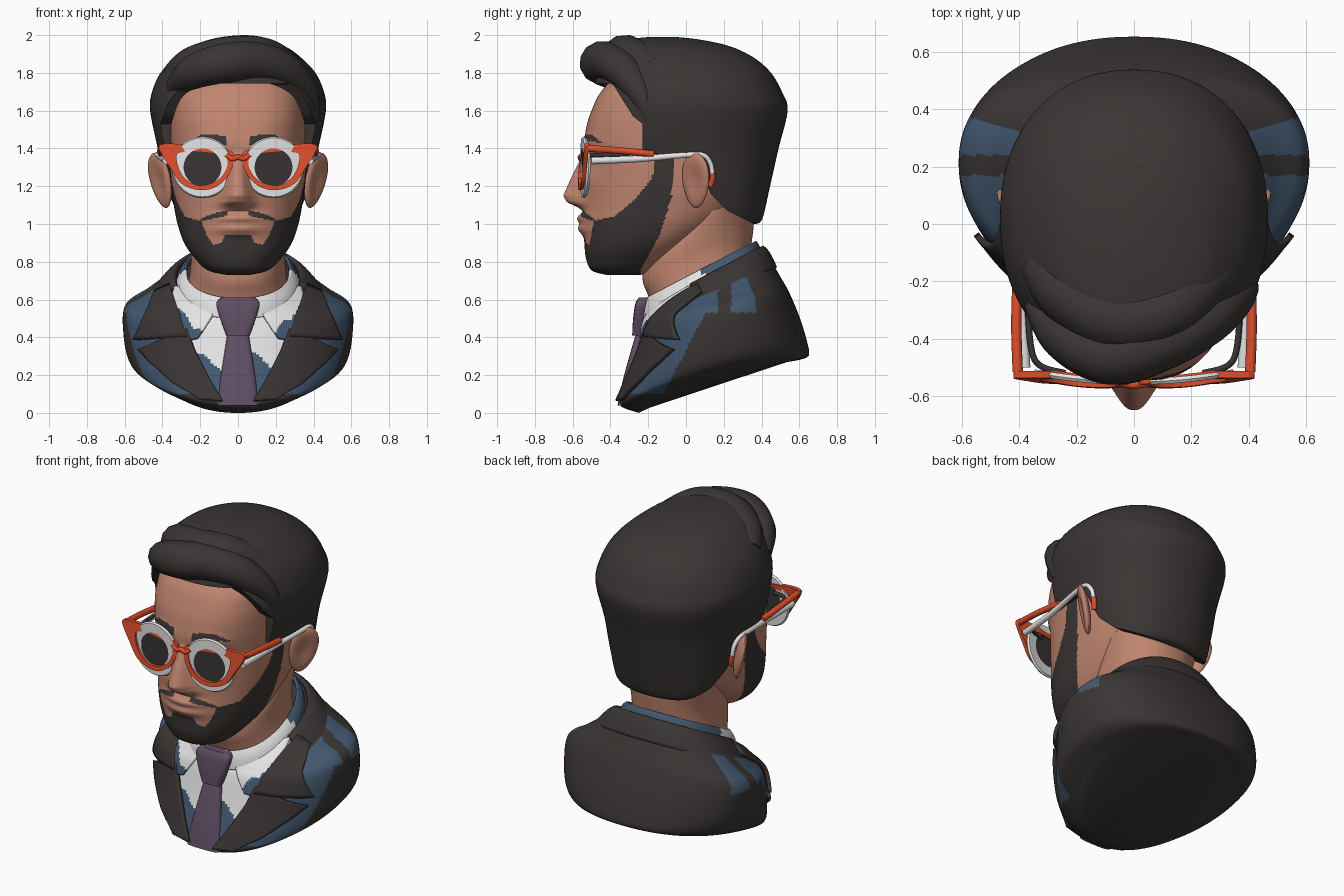
import bpy, bmesh, math
from mathutils import Vector, Matrix
from mathutils.bvhtree import BVHTree

if "Cube" in bpy.data.objects:
    bpy.data.objects.remove(bpy.data.objects["Cube"])


def mat(name, r, g, b):
    m = bpy.data.materials.new(name)
    m.diffuse_color = (r, g, b, 1)
    m.use_nodes = True
    m.node_tree.nodes["Principled BSDF"].inputs["Base Color"].default_value = m.diffuse_color
    return m


SKIN = mat("skin", .53, .235, .16)
HAIR = mat("hair_dark", .042, .036, .034)
CLOTH = mat("jacket_dark", .042, .036, .034)
BLUE = mat("blue_cloth", .055, .098, .16)
WHITE = mat("white", .78, .78, .78)
TIE = mat("purple", .115, .075, .125)
RED = mat("red_frame", .72, .075, .025)
LENS = mat("lens_dark", .04, .034, .036)


def table(t, v):
    """Piecewise linear lookup in a list of (key, value)."""
    for (a, p), (b, q) in zip(t, t[1:]):
        if v <= b:
            return p + (q - p) * max(0, (v - a) / (b - a))
    return t[-1][1]


def spline(pts, n, closed=False):
    """Catmull-Rom samples through tuples of any length."""
    k, out = len(pts), []
    get = lambda i: Vector(pts[i % k] if closed else pts[min(max(i, 0), k - 1)])
    for i in range(k if closed else k - 1):
        a, b, c, d = get(i - 1), get(i), get(i + 1), get(i + 2)
        for j in range(n):
            t = j / n
            out.append(b + (c - a) * .5 * t + (a - b * 2.5 + c * 2 - d * .5) * t * t
                       + (b * 1.5 - a * .5 - c * 1.5 + d * .5) * t ** 3)
    return out if closed else out + [get(k - 1)]


def finish(name, mesh, mats, angle=40):
    ob = bpy.data.objects.new(name, mesh)
    bpy.context.collection.objects.link(ob)
    mesh.materials.clear()
    for m in mats:
        mesh.materials.append(m)
    mesh.polygons.foreach_set("use_smooth", [True] * len(mesh.polygons))
    mesh.set_sharp_from_angle(angle=math.radians(angle))
    return ob


def loft(name, rings, mats, wrap=True, caps=True, loop=False, keep=None, angle=40):
    """Skin a list of point rings; keep(centre) filters the faces."""
    bm = bmesh.new()
    vs = [[bm.verts.new(p) for p in r] for r in rings]
    n = len(rings[0])
    for a, b in zip(vs, vs[1:] + (vs[:1] if loop else [])):
        for i in range(n if wrap else n - 1):
            j = (i + 1) % n
            bm.faces.new((a[i], a[j], b[j], b[i]))
    if caps and wrap and not loop:
        bm.faces.new(vs[0]); bm.faces.new(vs[-1])
    if keep:
        bad = [f for f in bm.faces if not keep(f.calc_center_median())]
        bmesh.ops.delete(bm, geom=bad, context='FACES')
    bmesh.ops.recalc_face_normals(bm, faces=bm.faces)
    me = bpy.data.meshes.new(name)
    bm.to_mesh(me); bm.free()
    return finish(name, me, mats, angle)


def paint(ob, rule):
    for p in ob.data.polygons:
        p.material_index = rule(p.center)


def bake(ob, angle=40):
    """Replace an object by its evaluated mesh."""
    dg = bpy.context.evaluated_depsgraph_get()
    me = bpy.data.meshes.new_from_object(ob.evaluated_get(dg))
    name, mats = ob.name, list(ob.data.materials)
    bpy.data.objects.remove(ob)
    return finish(name, me, mats, angle)


def thicken(ob, t):
    m = ob.modifiers.new("thickness", 'SOLIDIFY')
    m.thickness, m.offset = t, 0


def ring(yf, zf, yb, zb, w, arch=0, n=96, e=2.2, skew=0):
    """Tilted superellipse from front (yf, zf) to back (yb, zb), half width w."""
    pw = lambda v: math.copysign(abs(v) ** (2 / e), v)
    out = []
    for i in range(n):
        t = 2 * math.pi * i / n
        k = (1 - pw(math.cos(t))) / 2
        k += skew * k * (1 - k)
        out.append(Vector((w * pw(math.sin(t)), yf + (yb - yf) * k, zf + (zb - zf) * k + 4 * arch * k * (1 - k))))
    return out


def level(secs, step, n, e=lambda z: 2.2):
    return [ring(yf, z, yb, z, w, n=n, e=e(z)) for z, yf, yb, w in spline(secs, step)]


def tube(name, pts, r, m, radii=None):
    cu = bpy.data.curves.new(name, 'CURVE')
    cu.dimensions, cu.bevel_depth, cu.bevel_resolution, cu.use_fill_caps = '3D', r, 4, True
    rr = radii or [1] * len(pts)
    path = spline([tuple(p) + (q,) for p, q in zip(pts, rr)], 8)
    sp = cu.splines.new('POLY')
    sp.points.add(len(path) - 1)
    for p, q in zip(sp.points, path):
        p.co, p.radius = (q[0], q[1], q[2], 1), q[3]
    cu.materials.append(m)
    ob = bpy.data.objects.new(name, cu)
    bpy.context.collection.objects.link(ob)
    return bake(ob)


# Head with nose, lips and eye sockets
NOSE = [(1.07, 0), (1.09, .03), (1.115, .085), (1.15, .105), (1.25, .06), (1.33, .02), (1.38, 0)]
bell = lambda v, s: math.exp(-(v / s) ** 2)
head = level([(.73, -.42, -.24, .06), (.755, -.5, -.16, .16), (.82, -.53, -.05, .23), (.9, -.538, .07, .285),
              (1, -.545, .22, .32), (1.1, -.545, .33, .34), (1.2, -.545, .4, .355), (1.35, -.545, .42, .365),
              (1.5, -.53, .42, .365), (1.6, -.50, .42, .36), (1.7, -.45, .4, .345), (1.8, -.35, .35, .27),
              (1.86, -.2, .2, .14)], 16, 280, lambda z: table([(1.35, 2.25), (1.6, 2.8)], z))
for p in (p for r in head for p in r if p.y < -.2):
    x, z = abs(p.x), p.z
    p.y -= table(NOSE, z) * math.exp(-(x / table([(1.1, .085), (1.3, .04)], z)) ** 2.5)
    p.y -= (.03 * bell(z - 1.03, .025) + .028 * bell(z - .975, .03)) * bell(x, .12)
    p.y -= .012 * bell(z - 1.43, .04) * bell(x - .15, .12)
    p.y += .03 * bell(z - 1.32, .06) * bell(x - .17, .08)
head = loft("head", head, [SKIN, HAIR])
CHEEK = [(-.57, 1.09), (-.48, 1.02), (-.38, 1.04), (-.27, 1.13), (-.18, 1.24), (-.15, 1.4)]
JAW = [(.76, -.24), (.94, -.14), (1.13, -.08), (1.4, -.05)]
MOUTH = [(.07, .94), (.09, .90), (.13, .89), (.16, .93), (.19, 1.0), (.2, 1.1)]
BROW = [(.05, 1.435), (.12, 1.455), (.19, 1.46), (.26, 1.43)]


def beard(c):
    x, y, z = abs(c.x), c.y, c.z
    if .06 < x < .26 and y < -.3 and abs(z - table(BROW, x)) < table([(.06, .022), (.17, .02), (.26, .004)], x):
        return 1
    if y > table(JAW, z) or z > table(CHEEK, y):
        return 0
    if y < -.3 and z > .94 and x < .055:
        return 0
    return 0 if y < -.4 and table(MOUTH, x) < z < 1.055 - .2 * x else 1


paint(head, beard)

# Neck
loft("neck", [ring(*s) for s in spline([(-.16, .5, .3, .7, .29), (-.2, .62, .33, .8, .26), (-.23, .71, .35, .92, .25),
     (-.2, .82, .36, 1.02, .26), (-.05, 1, .36, 1.15, .28)], 5)], [SKIN])

# Ears
for s in (-1, 1):
    bm = bmesh.new()
    bmesh.ops.create_uvsphere(bm, u_segments=24, v_segments=16, radius=1)
    turn = Matrix.Rotation(math.radians(13), 3, 'Y') @ Matrix.Rotation(math.radians(-36), 3, 'Z')
    for v in bm.verts:
        x, y, z = v.co
        x -= .9 * bell(math.hypot(y, z), .7) if x > 0 else 0
        q = turn @ Vector((x * .035, y * (.085 + .015 * z), z * .15))
        v.co = (s * (q.x + .413), q.y + .05, q.z + 1.23)
    bmesh.ops.recalc_face_normals(bm, faces=bm.faces)
    me = bpy.data.meshes.new("ear")
    bm.to_mesh(me); bm.free()
    finish("ear", me, [SKIN], 70)

# Hair cap, cut open around the face
hair = loft("hair", level([(1, 0, .37, .25), (1.03, -.05, .405, .31), (1.2, -.3, .445, .38), (1.4, -.48, .49, .425),
            (1.6, -.5, .538, .465), (1.7, -.49, .508, .455), (1.8, -.47, .45, .41), (1.88, -.45, .36, .335),
            (1.94, -.4, .235, .25), (1.975, -.32, .08, .14), (1.99, -.2, -.05, .05)], 5, 80), [HAIR])
opening = [(-.9, 1.745), (-.39, 1.745), (-.35, 1.68), (-.28, 1.57), (-.23, 1.53), (-.23, 1.37), (0, 1.37),
           (.06, 1.35), (.13, 1.16), (.22, 1.07), (.36, 1.0), (.36, .5), (-.9, .5)]
cutter = loft("face_cutter", [[(x, y, z) for y, z in opening] for x in (-1, 1)], [HAIR])
cutter.hide_render = True
cut = hair.modifiers.new("opening", 'BOOLEAN')
cut.operation, cut.solver, cut.object = 'DIFFERENCE', 'EXACT', cutter
hair = bake(hair)
bpy.data.objects.remove(cutter)
# Swept front locks
tube("quiff", [(-.34, -.27, 1.72), (-.24, -.385, 1.80), (-.08, -.455, 1.85), (.09, -.41, 1.86), (.25, -.33, 1.81),
     (.36, -.24, 1.69), (.40, -.19, 1.54)], .1, HAIR, [.5, .9, 1.08, 1.05, .95, .7, .3])
tube("quiff_top", [(-.33, -.13, 1.78), (-.22, -.25, 1.84), (-.05, -.33, 1.875), (.13, -.29, 1.875), (.28, -.16, 1.8)],
     .115, HAIR, [.7, .95, 1.05, 1, .8])

# Jacket body with slanted arched base
torso = loft("jacket", [ring(*s, n=240, skew=.26) for s in spline([
             (-.25, .0, .6, .28, .40, .04), (-.35, .04, .65, .305, .51, .04), (-.335, .11, .64, .38, .575, .02),
             (-.28, .27, .60, .51, .605, 0), (-.23, .45, .545, .64, .60, 0), (-.21, .50, .50, .72, .50, 0),
             (-.17, .56, .46, .79, .40, 0), (-.1, .62, .42, .85, .31, 0)], 15)], [CLOTH, WHITE, BLUE])


def jacket_colours(c):
    x, y, z = abs(c.x), c.y, c.z
    if y < .05 and z > .03 and x < table([(.04, .1), (.66, .38), (.7, .5)], z):
        return 2 if z < .27 + .05 * math.sin(c.x * 22) else 1
    if .1 < z <= .55 and y < -.12 + (z - .1) * .52:
        return 2
    return 2 if z > .53 and x > .4 and (y < .17 or .24 < y < .38 - (.6 - x) * .3) else 0


paint(torso, jacket_colours)
tree = BVHTree.FromPolygons([v.co.copy() for v in torso.data.vertices], [p.vertices[:] for p in torso.data.polygons])


def draped(name, inner, outer, off, mats, t, s):
    """Plate between two (x, z) edges, laid on the front of the jacket."""
    rows = []
    for k in range(len(inner) - 1):
        for j in range(13 if k == len(inner) - 2 else 12):
            f = j / 12
            a = Vector(inner[k]).lerp(Vector(inner[k + 1]), f)
            b = Vector(outer[k]).lerp(Vector(outer[k + 1]), f)
            row = []
            for i in range(17):
                x, z = a.lerp(b, i / 16)
                hit, nor = tree.ray_cast(Vector((x, -2, z)), Vector((0, 1, 0)))[:2]
                q = hit + nor * (off if nor.y < 0 else -off) if hit else Vector((x, -.3, z))
                row.append((s * q.x, q.y, q.z))
            rows.append(row)
    ob = loft(name, rows, mats, wrap=False)
    thicken(ob, t)
    return ob


def collar_colours(c):
    spot = math.hypot(c.x + .2, c.z - .61) < .04
    return 1 if spot or c.z < .43 + (abs(c.x) - .2) + .015 * math.sin(c.x * 60) else 0


# Lapels and shirt collar points
for s in (-1, 1):
    draped("upper_lapel", [(.355, .665), (.265, .40)], [(.43, .63), (.535, .385)], .018, [CLOTH], .022, s)
    draped("lower_lapel", [(.265, .44), (.225, .33), (.15, .18), (.08, .06)],
           [(.515, .335), (.46, .27), (.34, .16), (.2, .07)], .014, [CLOTH], .022, s)
    flap = draped("shirt_collar_point", [(.09, .60), (.13, .51), (.21, .39)], [(.33, .66), (.36, .52), (.27, .38)],
                  .014, [WHITE, BLUE], .016, s)
    paint(flap, collar_colours)

# Collars around the neck
stand = loft("shirt_collar", [ring(*r) for r in spline([(-.205, .605, .365, .905, .275), (-.22, .56, .385, .87, .305),
             (-.225, .5, .40, .78, .33)], 6)], [WHITE, BLUE], caps=False)
paint(stand, lambda c: 1 if c.y > .13 + .05 * math.sin(c.z * 40) else 0)
thicken(stand, .018)
wrap = loft("jacket_collar", [ring(*r, skew=.12) for r in spline([(-.2, .55, .40, .875, .33),
            (-.22, .52, .43, .845, .375), (-.25, .44, .47, .765, .45)], 4)], [CLOTH], caps=False,
            keep=lambda c: c.y > .02)
thicken(wrap, .028)

# Tie
for name, secs in (("tie_knot", [(.61, -.25, .09), (.58, -.268, .115), (.5, -.28, .095), (.41, -.285, .062)]),
                   ("tie_blade", [(.43, -.262, .055), (.3, -.3, .075), (.17, -.335, .095), (.04, -.362, .11)])):
    loft(name, level([(z, yf, yf + .07, w) for z, yf, w in secs], 4, 32, lambda z: 3.5), [TIE])

# Glasses
bend = lambda x: -.55 + .045 * (x / .41) ** 2
OUT = [(.02, 1.37), (.05, 1.26), (.12, 1.195), (.21, 1.18), (.3, 1.215), (.36, 1.3), (.42, 1.41), (.34, 1.425),
       (.22, 1.41), (.1, 1.40)]
INN = [(.055, 1.335), (.075, 1.265), (.13, 1.22), (.21, 1.205), (.28, 1.24), (.315, 1.3), (.325, 1.365), (.29, 1.38),
       (.22, 1.385), (.1, 1.37)]


def disc(s, r, d):
    pts = [(.188 + r * math.cos(a * math.pi / 24), 1.3 + r * math.sin(a * math.pi / 24)) for a in range(48)]
    return [(s * x, bend(x) + d, z) for x, z in pts]


for s in (-1, 1):
    loft("round_rim", [disc(s, r, d) for r, d in ((.1, -.01), (.156, -.01), (.163, 0), (.156, .012), (.1, .012))],
         [WHITE], loop=True)
    loft("lens", [disc(s, .101, -.006), disc(s, .101, .008)], [LENS])
    loft("cat_eye_frame", [[(s * x, bend(x) + d + (z - 1.36) * .1 - .02 * max(0, (x - .27) / .1), z)
                            for x, z in spline(o, 5, True)]
         for o, d in ((OUT, -.01), (OUT, .014), (INN, .014), (INN, -.01))], [RED], loop=True)
    tube("red_temple", [(s * .405, -.515, 1.40), (s * .41, -.35, 1.388), (s * .405, -.17, 1.37)], .018, RED)
    tube("white_temple", [(s * .38, -.5, 1.335), (s * .395, -.25, 1.345), (s * .425, 0, 1.365), (s * .43, .09, 1.365),
         (s * .42, .13, 1.32), (s * .415, .14, 1.26)], .016, WHITE, [1.2, 1.1, .9, .8, .8, .8])
    tube("temple_tip", [(s * .415, .14, 1.27), (s * .41, .14, 1.235), (s * .40, .13, 1.20)], .015, RED)
    tube("inner_frame", [(s * .24, -.52, 1.36), (s * .345, -.475, 1.365), (s * .37, -.3, 1.365)], .011, LENS)
tube("bridge", [(-.06, -.55, 1.365), (-.03, -.557, 1.345), (0, -.56, 1.355), (.03, -.557, 1.345), (.06, -.55, 1.365)],
     .014, RED)
